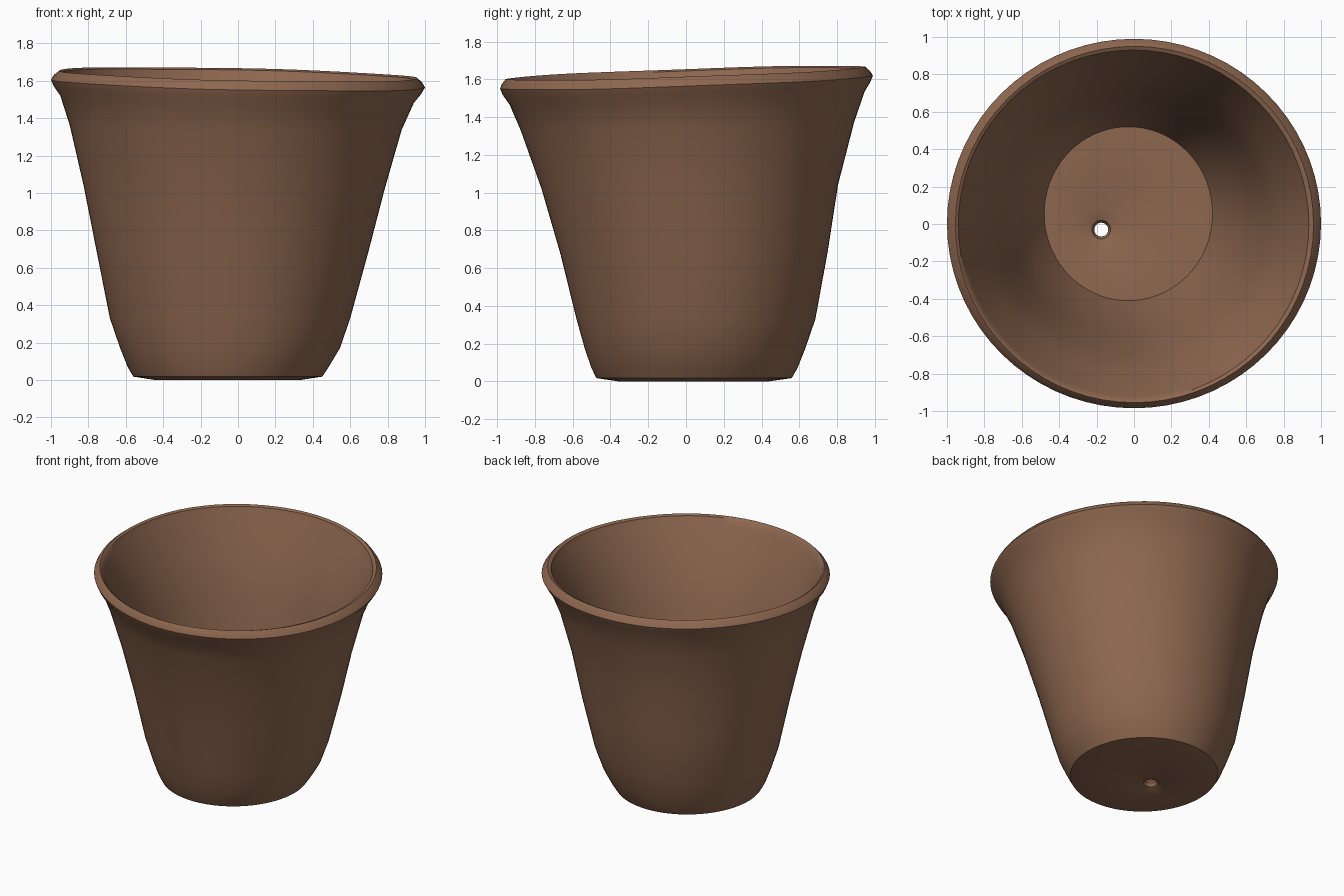
import bpy, bmesh, math

# one fired-clay colour
clay = bpy.data.materials.new("terracotta_brown")
clay.diffuse_color = (0.27, 0.137, 0.08, 1)

SEG = 72
# closed wall section: x min, x max, y min, y max, height, share of rim tilt
rings = [
    # underside, from drain hole outwards
    (-0.212, -0.138, -0.067, 0.007, 0.050, 0),
    (-0.225, -0.125, -0.080, 0.020, 0.025, 0),
    (-0.28, -0.07, -0.14, 0.08, 0.006, 0),
    (-0.45, 0.34, -0.36, 0.44, 0.004, 0),
    # outer wall
    (-0.56, 0.45, -0.475, 0.56, 0.018, 0),
    (-0.59, 0.485, -0.50, 0.59, 0.07, 0),
    (-0.63, 0.545, -0.535, 0.63, 0.17, 0),
    (-0.685, 0.60, -0.58, 0.685, 0.33, 0),
    (-0.755, 0.695, -0.665, 0.75, 0.68, .2),
    (-0.825, 0.785, -0.765, 0.805, 1.03, .4),
    (-0.90, 0.875, -0.875, 0.89, 1.35, .7),
    (-0.95, 0.94, -0.935, 0.945, 1.50, 1),
    # lip
    (-0.985, 0.98, -0.97, 0.975, 1.55, 1),
    (-1.00, 1.00, -0.985, 0.99, 1.585, 1),
    (-0.985, 0.985, -0.975, 0.975, 1.61, 1),
    (-0.955, 0.96, -0.955, 0.95, 1.634, 1),
    (-0.94, 0.935, -0.94, 0.93, 1.625, 1),
    (-0.925, 0.915, -0.92, 0.915, 1.58, 1),
    # inner wall
    (-0.82, 0.79, -0.79, 0.81, 1.35, .7),
    (-0.745, 0.705, -0.685, 0.725, 1.03, .4),
    (-0.675, 0.615, -0.585, 0.67, 0.68, .2),
    (-0.605, 0.52, -0.50, 0.605, 0.33, 0),
    (-0.48, 0.42, -0.41, 0.52, 0.10, 0),
    # floor, back to the drain hole
    (-0.29, -0.06, -0.15, 0.09, 0.095, 0),
    (-0.225, -0.125, -0.080, 0.020, 0.075, 0),
]

bm = bmesh.new()
loops = []
for x0, x1, y0, y1, z, tilt in rings:
    loop = []
    for i in range(SEG):
        a = math.tau * i / SEG
        x = (x0 + x1) / 2 + (x1 - x0) / 2 * math.cos(a)
        y = (y0 + y1) / 2 + (y1 - y0) / 2 * math.sin(a)
        # hand-made rim leans and wobbles slightly
        lean = tilt * (-0.022 * x + 0.034 * y)
        lean += 0.003 * max(0, tilt - .5) * math.sin(5 * a + 1)
        loop.append(bm.verts.new((x, y, z - 0.003 * (z < 0.01) + lean)))
    loops.append(loop)
for k in range(len(loops)):
    A, B = loops[k], loops[(k + 1) % len(loops)]
    for i in range(SEG):
        j = (i + 1) % SEG
        bm.faces.new((A[i], A[j], B[j], B[i]))
bmesh.ops.recalc_face_normals(bm, faces=bm.faces)

me = bpy.data.meshes.new("plant_pot")
bm.to_mesh(me)
bm.free()
me.materials.append(clay)
pot = bpy.data.objects.new("plant_pot", me)
bpy.context.collection.objects.link(pot)
bpy.context.view_layer.objects.active = pot
pot.select_set(True)
bpy.ops.object.shade_smooth_by_angle(angle=math.radians(38))
